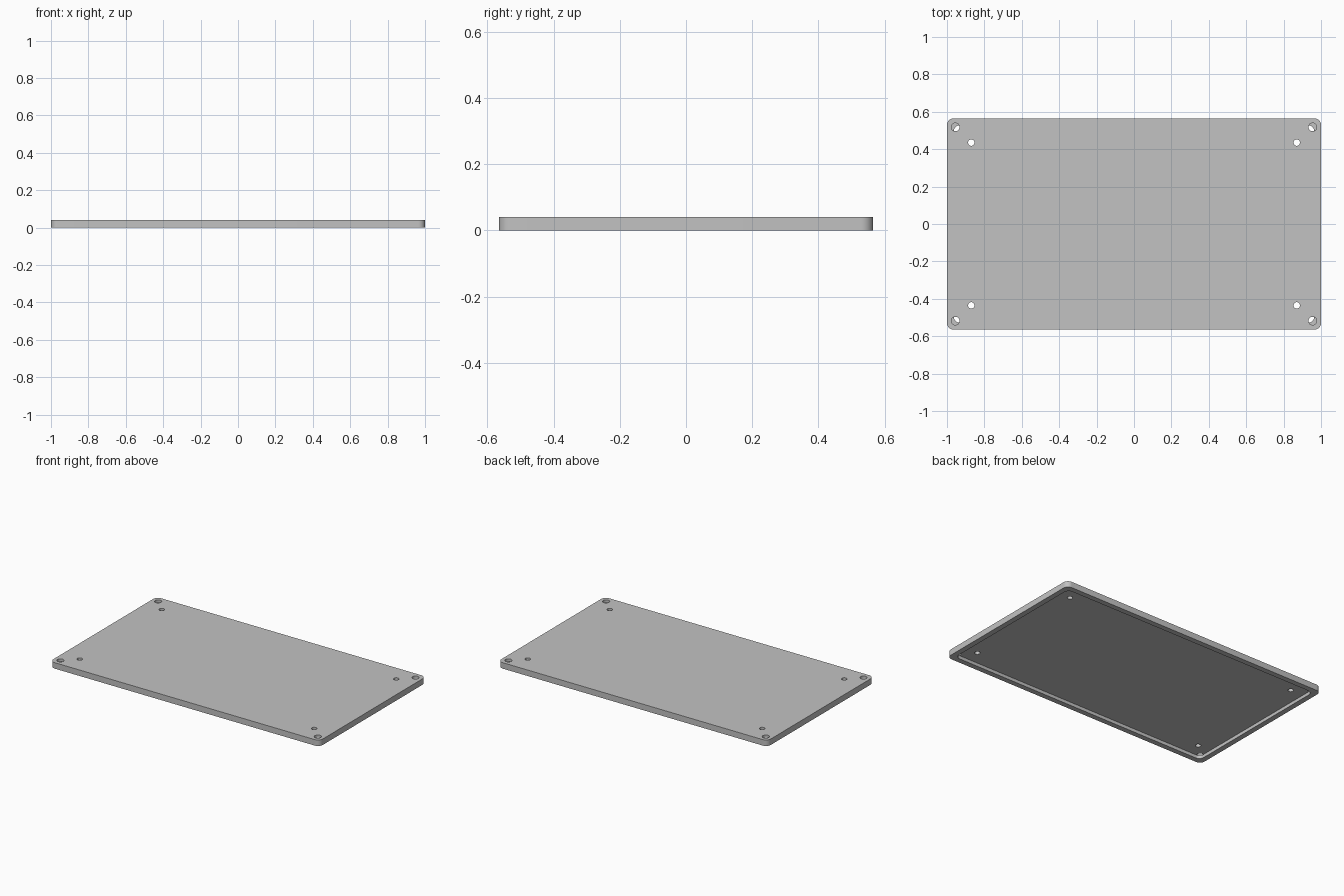
import bpy
import bmesh
from math import cos, sin, pi, radians

cube = bpy.data.objects.get("Cube")
if cube:
    bpy.data.objects.remove(cube, do_unlink=True)

HALF_X, HALF_Y, HEIGHT = 1.0, 0.565, 0.04
RIM, RADIUS = 0.036, 0.036
RECESS_TOP = 0.022

grey = bpy.data.materials.new("plain grey")
grey.use_nodes = True
colour = (0.54, 0.54, 0.54, 1)
grey.diffuse_color = colour
grey.node_tree.nodes["Principled BSDF"].inputs["Base Color"].default_value = colour


def prism(name, outline, z0, z1):
    """Extrude a counter-clockwise outline from z0 to z1."""
    bm = bmesh.new()
    face = bm.faces.new([bm.verts.new((x, y, z0)) for x, y in outline])
    out = bmesh.ops.extrude_face_region(bm, geom=[face])
    for v in out["geom"]:
        if isinstance(v, bmesh.types.BMVert):
            v.co.z = z1
    bmesh.ops.recalc_face_normals(bm, faces=bm.faces)
    mesh = bpy.data.meshes.new(name)
    bm.to_mesh(mesh)
    bm.free()
    mesh.materials.append(grey)
    obj = bpy.data.objects.new(name, mesh)
    bpy.context.collection.objects.link(obj)
    return obj


def arc(cx, cy, r, start, sweep, steps):
    return [(cx + r * cos(start + sweep * i / steps),
             cy + r * sin(start + sweep * i / steps)) for i in range(steps + 1)]


def rounded_rect(hx, hy, r):
    points = []
    for i, (sx, sy) in enumerate([(1, 1), (-1, 1), (-1, -1), (1, -1)]):
        points += arc(sx * (hx - r), sy * (hy - r), r, i * pi / 2, pi / 2, 10)
    return points


def cut(target, cutter):
    mod = target.modifiers.new("cut", "BOOLEAN")
    mod.operation = "DIFFERENCE"
    mod.solver = "EXACT"
    mod.object = cutter
    bpy.context.view_layer.objects.active = target
    bpy.ops.object.modifier_apply(modifier=mod.name)
    bpy.data.objects.remove(cutter, do_unlink=True)


# Cover plate with rounded corners
cover = prism("cover_plate", rounded_rect(HALF_X, HALF_Y, RADIUS), 0, HEIGHT)

# Underside recess, leaving a rim all round
cut(cover, prism("recess_cutter",
                 rounded_rect(HALF_X - RIM, HALF_Y - RIM, RADIUS), -0.1, RECESS_TOP))

# Corner holes that stop on the rim, and smaller through holes further in
for sx in (-1, 1):
    for sy in (-1, 1):
        for x, y, r, bottom in ((0.955, 0.518, 0.022, RECESS_TOP - 0.001),
                                (0.87, 0.435, 0.017, -0.1)):
            circle = arc(sx * x, sy * y, r, 0, 2 * pi, 32)[:-1]
            cut(cover, prism("hole_cutter", circle, bottom, 0.1))

# Smooth the round walls, keep the edges crisp
bpy.ops.object.select_all(action="DESELECT")
cover.select_set(True)
bpy.context.view_layer.objects.active = cover
bpy.ops.object.shade_smooth_by_angle(angle=radians(30))
